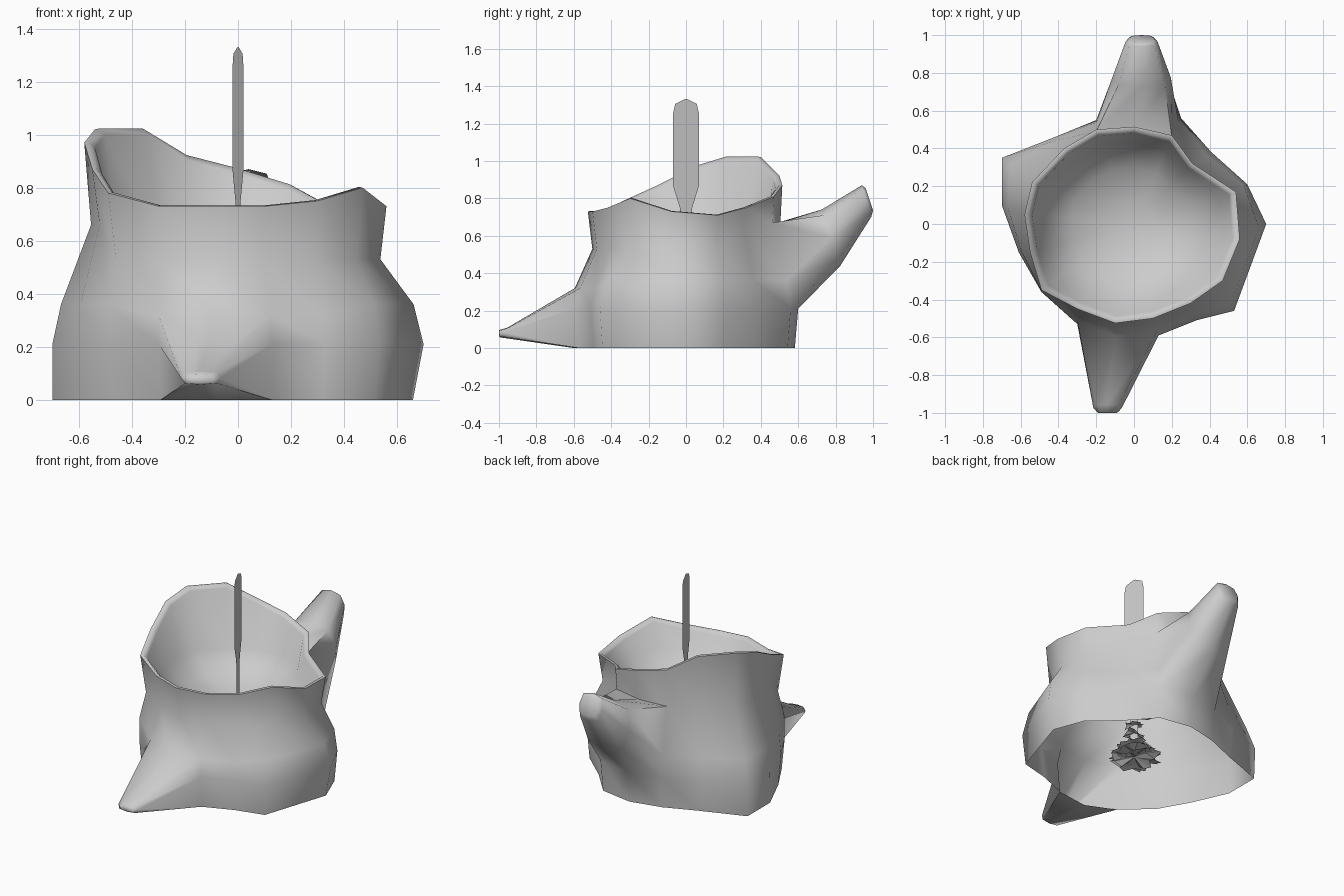
import bpy, bmesh, math, random
from mathutils import Vector as V

if "Cube" in bpy.data.objects:
    bpy.data.objects.remove(bpy.data.objects["Cube"])

random.seed(4)


def make(name, verts, faces, angle=None):
    me = bpy.data.meshes.new(name)
    me.from_pydata([tuple(v) for v in verts], [], faces)
    bm = bmesh.new()
    bm.from_mesh(me)
    bmesh.ops.delete(bm, geom=[v for v in bm.verts if not v.link_faces], context='VERTS')
    bmesh.ops.recalc_face_normals(bm, faces=bm.faces)
    bm.to_mesh(me)
    bm.free()
    ob = bpy.data.objects.new(name, me)
    bpy.context.collection.objects.link(ob)
    if angle:
        bpy.ops.object.select_all(action='DESELECT')
        ob.select_set(True)
        bpy.context.view_layer.objects.active = ob
        bpy.ops.object.shade_smooth_by_angle(angle=math.radians(angle))
    return ob


# Hollow stump: torn rim outline and swollen foot outline, clockwise from the back
rim = [(.2, .47, .81), (.31, .32, .75), (.54, .17, .71), (.56, -.08, .73),
       (.47, -.30, .80), (.3, -.42, .75), (.1, -.5, .73), (-.1, -.525, .73),
       (-.3, -.45, .73), (-.49, -.35, .78), (-.55, -.15, .87), (-.58, .05, .97),
       (-.54, .22, 1.02), (-.37, .4, 1.02), (-.2, .5, .92), (0, .515, .87)]
foot = [(.25, .56), (.41, .38), (.6, .21), (.7, 0), (.53, -.46), (.33, -.51),
        (.13, -.59), (-.1, -.62), (-.3, -.53), (-.49, -.36), (-.61, -.15),
        (-.7, .1), (-.7, .35), (-.42, .46), (-.2, .55), (.02, .6)]
N = len(rim)
rim = [V(p) for p in rim]
foot = [V((x, y, .21)) for x, y in foot]


def ring(t, z, back=0, front=0, scale=1):
    out = []
    for f, r in zip(foot, rim):
        p = f.lerp(r, t)
        lift = back if r.y > .3 or r.x < -.5 else front if r.y < -.4 else 0
        out.append(V((p.x * scale, p.y * scale, z + lift)))
    return out


def shrink(s, dz):
    return [V((p.x * s, p.y * s, p.z + dz)) for p in rim]


base = ring(0, 0, scale=.97)
for i in (11, 12):
    base[i].x = -.7
base[3].x = .66
neck = ring(.92, .53, .13, 0, .94)
for i in (14, 15, 0):          # wall stays upright behind the branch
    neck[i] = V((rim[i].x, rim[i].y * .98, .67))
# Outer wall, rolled rim, then a bowl sloping down to the middle
rows = [base, ring(0, .21), ring(.27, .36, 0, -.04), neck, rim,
        shrink(.97, .003), shrink(.93, -.02),
        ring(1, .62, scale=.83), ring(1, .51, scale=.58), ring(1, .44, scale=.25)]
verts = [p for r in rows for p in r]


def idx(r, c):
    return r * N + c % N


def in_patch(r, c):
    return (r < 2 and c in (6, 7)) or (r in (1, 2) and c in (14, 15))


faces = [(idx(r, c), idx(r, c + 1), idx(r + 1, c + 1), idx(r + 1, c))
         for r in range(len(rows) - 1) for c in range(N) if not in_patch(r, c)]
faces.append([idx(len(rows) - 1, c) for c in range(N)])


# Root and branch grow out of openings in the wall
def limb(r0, c0, stations):
    loop = [idx(r0, c0), idx(r0 + 1, c0), idx(r0 + 2, c0), idx(r0 + 2, c0 + 1),
            idx(r0 + 2, c0 + 2), idx(r0 + 1, c0 + 2), idx(r0, c0 + 2), idx(r0, c0 + 1)]
    sides = [(1, -1), (1, 0), (1, 1), (0, 1), (-1, 1), (-1, 0), (-1, -1), (0, -1)]
    if verts[loop[0]].x < verts[loop[4]].x:
        sides = [(-a, b) for a, b in sides]
    for centre, half_w, up in stations:
        new = []
        for a, b in sides:
            k = .8 if a and b else 1
            verts.append(V(centre) + V((a * half_w * k, 0, 0)) + V(up) * b * k)
            new.append(len(verts) - 1)
        for i in range(8):
            j = (i + 1) % 8
            faces.append((loop[i], loop[j], new[j], new[i]))
        loop = new
    faces.append(loop)


limb(0, 6, [((-.14, -.975, .083), .075, (0, .02, .026)),
            ((-.14, -1.0, .08), .05, (0, 0, .016))])
limb(1, 14, [((.04, .775, .59), .155, (0, -.05, .15)),
             ((.04, .965, .785), .085, (0, -.025, .085)),
             ((.04, .98, .795), .065, (0, -.02, .06))])
make("hollow_stump", verts, faces, 75)

# Thin flat blade rising through the hollow, turned slightly off the front axis
bv = []
for z, w in [(.1, .03), (.5, .03), (.75, .033), (.87, .07), (1.25, .07), (1.305, .058), (1.33, .008)]:
    for s in (-1, 1):
        bv.append((-.3 * s * w, s * w, z))
bf = [(i, i + 1, i + 3, i + 2) for i in range(0, len(bv) - 2, 2)]
make("blade", bv, bf)

# Ragged leaf rosette at the foot of the blade: stacked spiky stars
bv, bf = [], []
for z, radius in [(.025, .14), (.04, .18), (.06, .18), (.085, .16), (.11, .14), (.2, .08), (.26, .07)]:
    start = len(bv)
    bv.append((0, 0, z + .02))
    K = 16
    turn = random.random()
    for i in range(K):
        a = turn + math.tau * i / K
        r = radius * (random.uniform(.85, 1.05) if i % 2 else .7)
        bv.append((r * math.cos(a), r * math.sin(a), z + random.uniform(-.025, .025)))
    bf += [(start, start + 1 + i, start + 1 + (i + 1) % K) for i in range(K)]
make("leaf_rosette", bv, bf)
